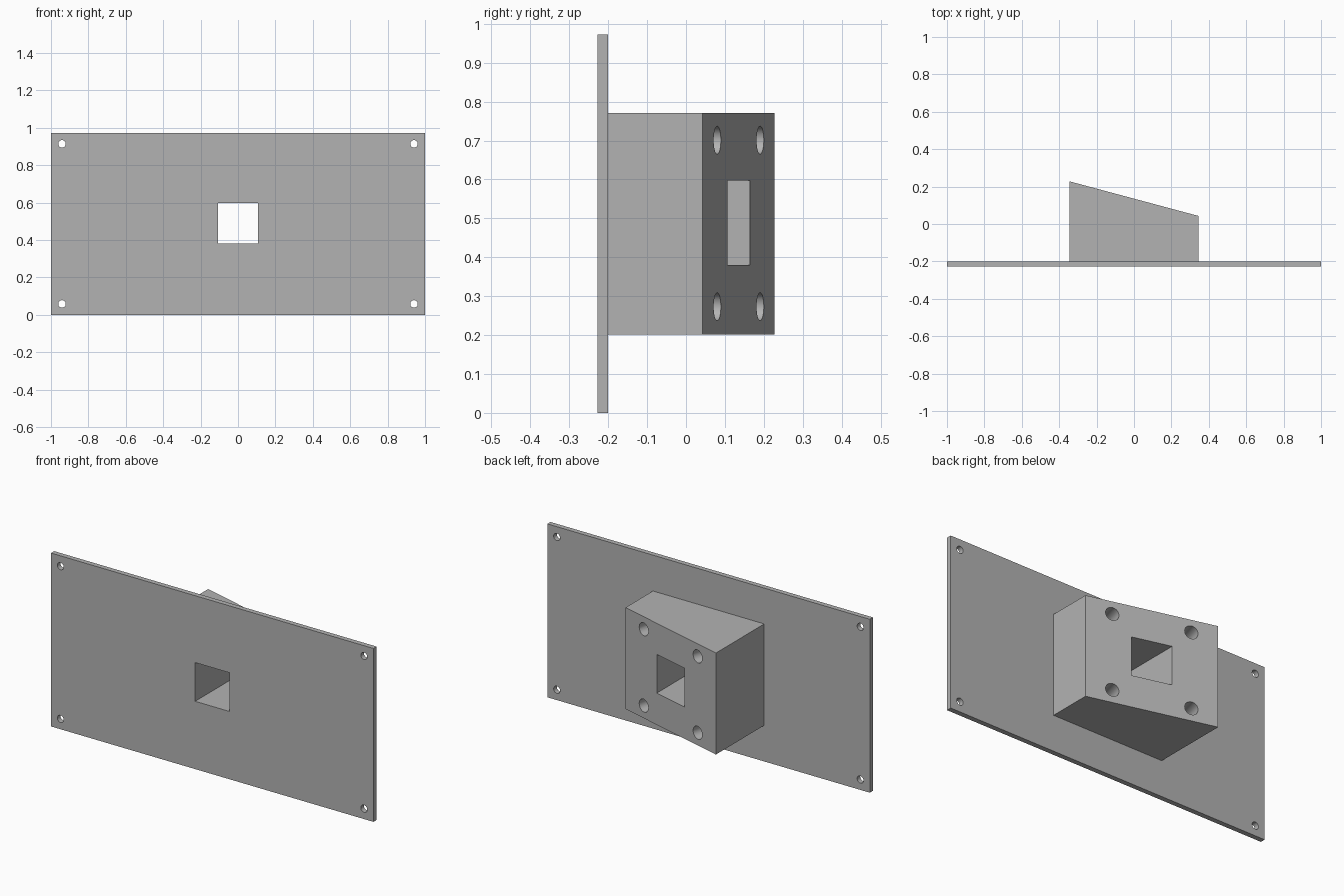
import bpy
import bmesh
from math import atan2, pi
from mathutils import Matrix, Vector

if "Cube" in bpy.data.objects:
    bpy.data.objects.remove(bpy.data.objects["Cube"])

GREY = (0.45, 0.45, 0.45, 1)
metal = bpy.data.materials.new("plain grey")
metal.use_nodes = True
metal.diffuse_color = GREY
metal.node_tree.nodes["Principled BSDF"].inputs["Base Color"].default_value = GREY


def finish(name, bm):
    bmesh.ops.recalc_face_normals(bm, faces=bm.faces)
    mesh = bpy.data.meshes.new(name)
    bm.to_mesh(mesh)
    bm.free()
    mesh.materials.append(metal)
    obj = bpy.data.objects.new(name, mesh)
    bpy.context.collection.objects.link(obj)
    return obj


def prism(name, outline, z0, z1):
    """Extrude an xy outline upward from z0 to z1."""
    bm = bmesh.new()
    face = bm.faces.new([bm.verts.new((x, y, z0)) for x, y in outline])
    top = bmesh.ops.extrude_face_region(bm, geom=[face])["geom"]
    verts = [v for v in top if isinstance(v, bmesh.types.BMVert)]
    bmesh.ops.translate(bm, vec=(0, 0, z1 - z0), verts=verts)
    return finish(name, bm)


def box(name, x0, x1, y0, y1, z0, z1):
    return prism(name, [(x0, y0), (x1, y0), (x1, y1), (x0, y1)], z0, z1)


def drills(name, centres, axis, radius, length):
    """One cutter made of several parallel cylinders."""
    bm = bmesh.new()
    turn = axis.to_track_quat("Z", "Y").to_matrix().to_4x4()
    for c in centres:
        bmesh.ops.create_cone(bm, cap_ends=True, segments=32, radius1=radius,
                              radius2=radius, depth=length,
                              matrix=Matrix.Translation(c) @ turn)
    return finish(name, bm)


def cut(obj, *cutters):
    for cutter in cutters:
        cutter.hide_render = True
        mod = obj.modifiers.new("cut", "BOOLEAN")
        mod.operation = "DIFFERENCE"
        mod.solver = "EXACT"
        mod.object = cutter
    bpy.context.view_layer.update()
    graph = bpy.context.evaluated_depsgraph_get()
    mesh = bpy.data.meshes.new_from_object(obj.evaluated_get(graph))
    obj.modifiers.clear()
    obj.data = mesh


# Main dimensions
PLATE_FRONT, PLATE_BACK, HEIGHT = -0.228, -0.2, 0.972
HALF, Y_LEFT, Y_RIGHT = 0.345, 0.043, 0.228
MID = HEIGHT / 2
slope = (Y_LEFT - Y_RIGHT) / (2 * HALF)
normal = Vector((-slope, 1, 0)).normalized()
along = Vector((1, slope, 0)).normalized()
face_mid = Vector((0, (Y_LEFT + Y_RIGHT) / 2, MID + 0.001))

# Mounting plate and wedge block
plate = box("mounting_plate", -1, 1, PLATE_FRONT, PLATE_BACK, 0, HEIGHT)
block = prism("wedge_block", [(-HALF, PLATE_BACK), (HALF, PLATE_BACK),
                              (HALF, Y_LEFT), (-HALF, Y_RIGHT)], 0.202, 0.771)

# Cutters: square passage, corner holes, blind holes square to the slanted face
passage = box("passage_cutter", -0.106, 0.106, -0.5, 0.5, 0.38, 0.597)
corners = drills("corner_cutter",
                 [Vector((sx * 0.941, PLATE_FRONT, MID + sz * 0.428))
                  for sx in (-1, 1) for sz in (-1, 1)],
                 Vector((0, 1, 0)), 0.02, 0.2)
DEPTH = 0.19
blind = drills("blind_hole_cutter",
               [face_mid + along * (sx * 0.213) + Vector((0, 0, sz * 0.214))
                for sx in (-1, 1) for sz in (-1, 1)],
               normal, 0.036, 2 * DEPTH)

cut(plate, passage, corners)
cut(block, passage, blind)
for helper in (passage, corners, blind):
    bpy.data.objects.remove(helper)

# Smooth hole walls, sharp edges elsewhere
for obj in (plate, block):
    bpy.ops.object.select_all(action="DESELECT")
    obj.select_set(True)
    bpy.context.view_layer.objects.active = obj
    bpy.ops.object.shade_smooth_by_angle(angle=pi / 6)
